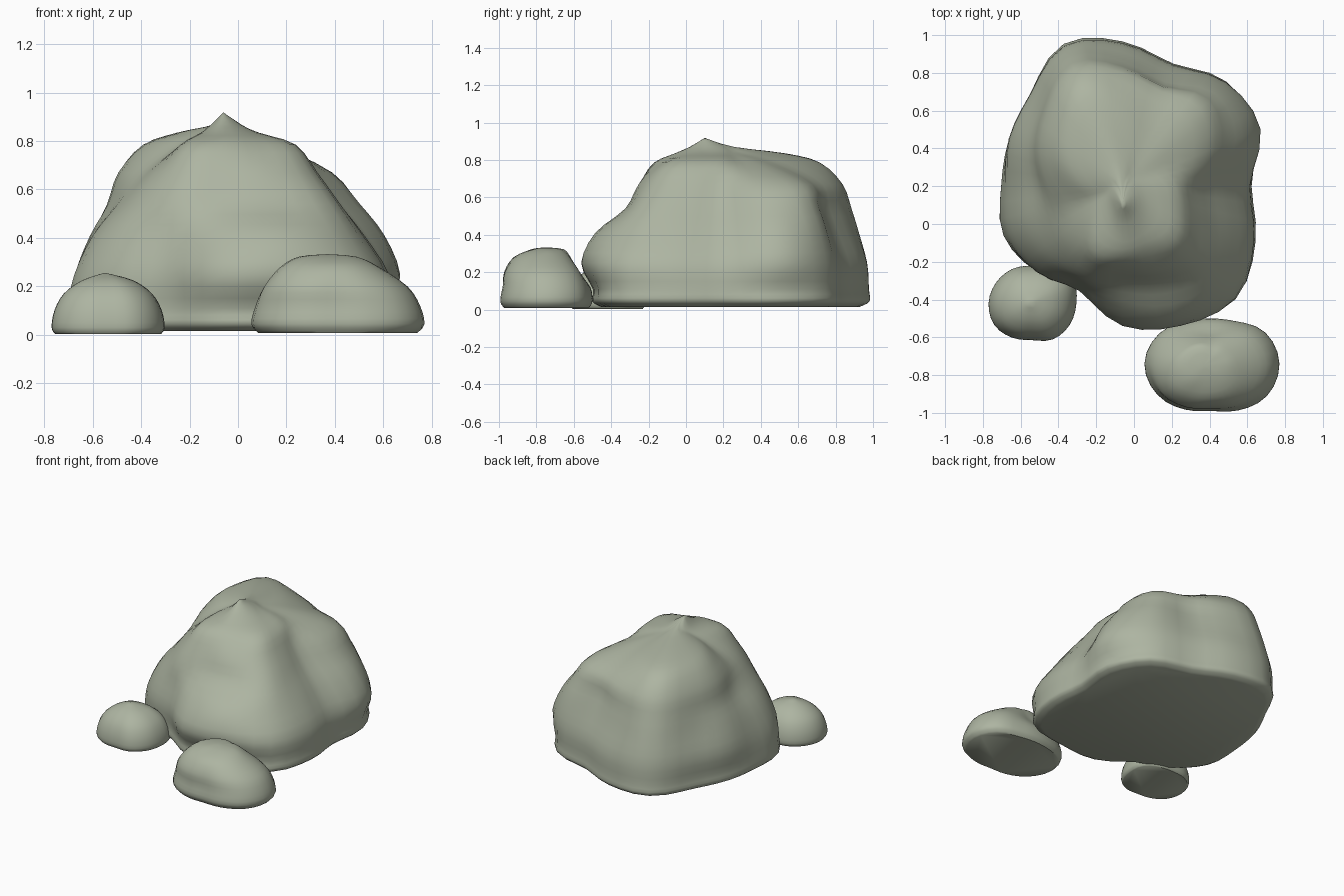
import bpy, bmesh, math
from mathutils import Vector

if "Cube" in bpy.data.objects:
    bpy.data.objects.remove(bpy.data.objects["Cube"])

stone = bpy.data.materials.new("grey_green_stone")
stone.diffuse_color = (0.42, 0.46, 0.36, 1)
stone.use_nodes = True
stone.node_tree.nodes["Principled BSDF"].inputs["Base Color"].default_value = stone.diffuse_color


def spline(p0, p1, p2, p3, t):
    """Catmull-Rom point between p1 and p2."""
    return (p1 * 2 + (p2 - p0) * t + (p0 * 2 - p1 * 5 + p2 * 4 - p3) * t * t
            + (p1 * 3 - p0 - p2 * 3 + p3) * t * t * t) * 0.5


def refine(points, steps, closed):
    """Smooth curve through the points, open or closed."""
    n = len(points)
    pick = (lambda i: points[i % n]) if closed else (lambda i: points[max(0, min(n - 1, i))])
    out = [spline(pick(i - 1), pick(i), pick(i + 1), pick(i + 2), s / steps)
           for i in range(n if closed else n - 1) for s in range(steps)]
    return out if closed else out + [points[-1]]


def rock(name, centre, levels, peak):
    """Skin smooth rings of polar radii from the ground up to a peak."""
    rings = []
    for z, radii in levels:
        radii = refine(radii, 3, True)
        n = len(radii)
        rings.append([Vector((centre[0] + r * math.cos(math.tau * i / n),
                              centre[1] + r * math.sin(math.tau * i / n), z))
                      for i, r in enumerate(radii)])
    bm = bmesh.new()
    columns = [refine([ring[i] for ring in rings] + [Vector(peak)], 3, False)
               for i in range(n)]
    tip = bm.verts.new(peak)
    grid = [[bm.verts.new(p) for p in col[:-1]] for col in columns]
    for i in range(n):
        a, b = grid[i], grid[(i + 1) % n]
        for k in range(len(a) - 1):
            bm.faces.new((a[k], b[k], b[k + 1], a[k + 1]))
        bm.faces.new((a[-1], b[-1], tip))
    # flat underside
    bm.faces.new([col[0] for col in reversed(grid)])
    mesh = bpy.data.meshes.new(name)
    bm.to_mesh(mesh)
    bm.free()
    mesh.materials.append(stone)
    ob = bpy.data.objects.new(name, mesh)
    bpy.context.collection.objects.link(ob)
    bpy.ops.object.select_all(action='DESELECT')
    ob.select_set(True)
    bpy.context.view_layer.objects.active = ob
    bpy.ops.object.shade_smooth_by_angle(angle=math.radians(50))


def scaled(radii, s):
    return [r * s for r in radii]


# large boulder: foot, bulging waist, lobed shoulders, rear ridge and crown
foot = [.69, .77, .79, .71, .775, .825, .70, .66, .65, .69, .65, .60, .70, .75, .85, .77]
waist = [.66, .79, .775, .69, .75, .80, .69, .65, .61, .65, .64, .60, .74, .80, .84, .74]
shoulder = [.56, .72, .73, .63, .69, .76, .64, .59, .54, .57, .58, .56, .65, .73, .73, .63]
middle = [.46, .61, .67, .58, .645, .72, .60, .52, .45, .46, .50, .53, .52, .56, .62, .52]
upper = [.37, .48, .58, .54, .60, .67, .56, .47, .39, .35, .40, .46, .45, .48, .50, .42]
ridge = [.28, .24, .28, .31, .43, .56, .45, .35, .25, .19, .25, .37, .37, .36, .39, .32]
crown = [.12, .10, .10, .13, .22, .36, .27, .18, .12, .10, .13, .19, .26, .24, .20, .15]
summit = [.04, .03, .03, .03, .04, .06, .05, .04, .04, .05, .07, .11, .18, .15, .10, .06]
rock("large_boulder", (-.06, .20),
     [(.015, scaled(foot, .92)), (.045, scaled(foot, .985)), (.11, scaled(foot, .98)),
      (.25, waist), (.41, shoulder), (.54, middle), (.67, upper), (.785, ridge),
      (.835, crown), (.87, summit)],
     (-.06, .10, .918))

# front right stone: long and flat topped
oval = [.36, .33, .26, .24, .26, .32, .355, .33, .28, .25, .285, .34]
oval_side = [.29, .26, .20, .165, .19, .25, .30, .30, .26, .23, .25, .28]
oval_top = [.17, .15, .13, .12, .14, .18, .23, .24, .20, .18, .18, .18]
oval_cap = [.08, .07, .07, .07, .10, .13, .16, .15, .10, .08, .08, .08]
rock("front_right_stone", (.41, -.74),
     [(.008, scaled(oval, .92)), (.045, oval), (.12, scaled(oval, .95)),
      (.20, oval_side), (.28, oval_top), (.322, oval_cap)],
     (.37, -.75, .333))

# front left stone: small rounded cone
small = [.235, .25, .22, .20, .21, .22, .23, .23, .21, .195, .22, .23]
rock("front_left_stone", (-.54, -.42),
     [(.004, scaled(small, .94)), (.03, small), (.10, scaled(small, .95)),
      (.17, scaled(small, .78)), (.225, scaled(small, .45))],
     (-.55, -.42, .256))
